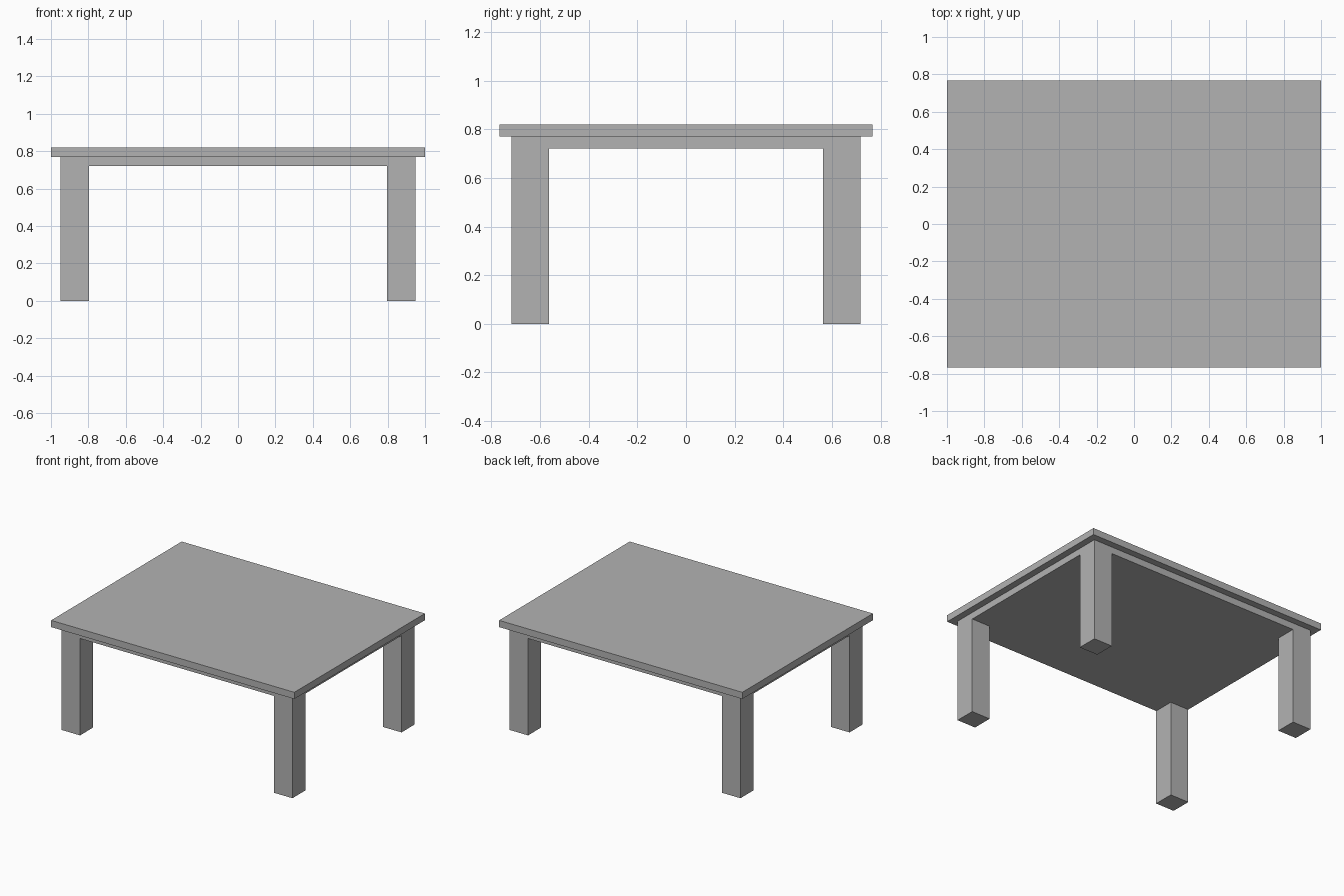
import bpy

cube = bpy.data.objects.get("Cube")
if cube:
    bpy.data.objects.remove(cube, do_unlink=True)

# One plain grey for the whole table
grey = bpy.data.materials.new("plain_grey")
grey.use_nodes = True
colour = (0.45, 0.45, 0.45, 1)
grey.diffuse_color = colour
grey.node_tree.nodes["Principled BSDF"].inputs["Base Color"].default_value = colour


def box(name, low, high):
    """Axis-aligned block between two opposite corners."""
    centre = [(a + b) / 2 for a, b in zip(low, high)]
    bpy.ops.mesh.primitive_cube_add(size=1, location=centre)
    obj = bpy.context.object
    obj.name = name
    obj.scale = [b - a for a, b in zip(low, high)]
    bpy.ops.object.transform_apply(location=False, rotation=False, scale=True)
    obj.data.materials.append(grey)
    return obj


TOP_Z, SLAB_Z, FRAME_Z = 0.82, 0.77, 0.72
TOP_X, TOP_Y = 1.0, 0.767
FRAME_X, FRAME_Y = 0.95, 0.717
LEG = 0.153

# Overhanging top and the solid frame under it
box("table_top", (-TOP_X, -TOP_Y, SLAB_Z), (TOP_X, TOP_Y, TOP_Z))
box("under_frame", (-FRAME_X, -FRAME_Y, FRAME_Z), (FRAME_X, FRAME_Y, SLAB_Z))

# Four square legs flush with the frame corners
for side, sx in (("left", 1), ("right", -1)):
    for end, sy in (("front", -1), ("back", 1)):
        cx, cy = sx * (FRAME_X - LEG / 2), sy * (FRAME_Y - LEG / 2)
        box(f"{end}_{side}_leg",
            (cx - LEG / 2, cy - LEG / 2, 0),
            (cx + LEG / 2, cy + LEG / 2, FRAME_Z))
